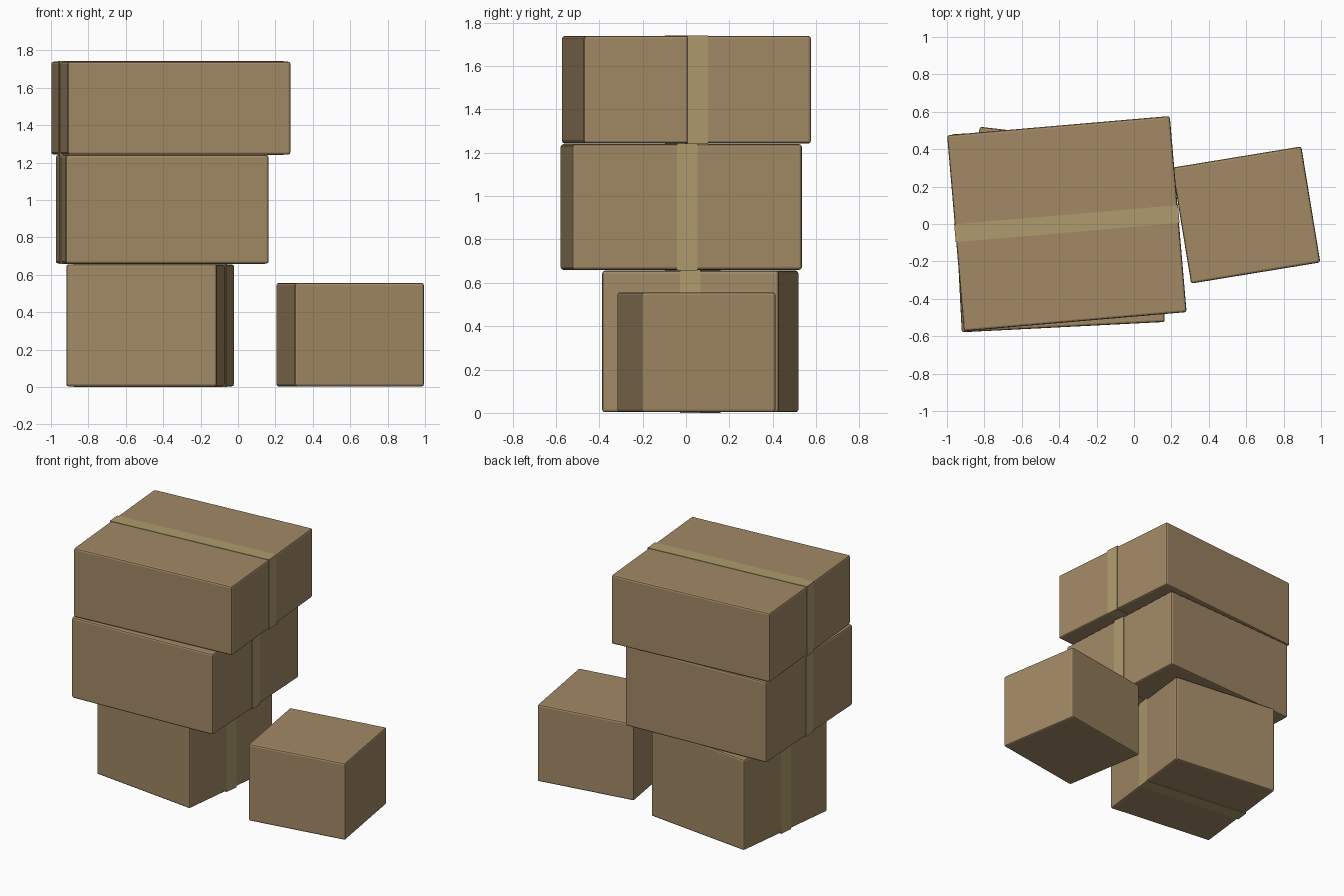
import bpy
from math import radians

if "Cube" in bpy.data.objects:
    bpy.data.objects.remove(bpy.data.objects["Cube"])


def material(name, color):
    m = bpy.data.materials.new(name)
    m.diffuse_color = (*color, 1)
    m.use_nodes = True
    m.node_tree.nodes["Principled BSDF"].inputs["Base Color"].default_value = m.diffuse_color
    return m


CARDBOARD = material("cardboard", (0.36, 0.25, 0.13))
TAPE = material("tape", (0.43, 0.33, 0.155))
TAPE_WIDTH, TAPE_THICK = 0.095, 0.003


def block(name, center, size, angle, mat, bevel=0):
    bpy.ops.mesh.primitive_cube_add(size=1, location=center)
    ob = bpy.context.object
    ob.name = name
    ob.scale = size
    bpy.ops.object.transform_apply(location=False, rotation=False, scale=True)
    ob.rotation_euler.z = radians(angle)
    ob.data.materials.append(mat)
    if bevel:
        mod = ob.modifiers.new("soft_edges", 'BEVEL')
        mod.width = bevel
        mod.segments = 2
    return ob


def carton(name, x, y, z0, z1, width, depth, angle, taped=True):
    center = (x, y, (z0 + z1) / 2)
    block(name, center, (width, depth, z1 - z0), angle, CARDBOARD, 0.012)
    # tape band wrapped around the middle of the carton
    if taped:
        t = 2 * TAPE_THICK
        block(name + "_tape", center,
              (width + t, TAPE_WIDTH, z1 - z0 + t), angle, TAPE)


# Stack of three cartons, each turned slightly
carton("bottom_carton", -0.47, 0.066, 0.003, 0.656, 0.81, 0.82, -6.6)
carton("middle_carton", -0.405, -0.022, 0.66, 1.24, 1.087, 1.06, 2.9)
carton("top_carton", -0.359, 0.002, 1.243, 1.739, 1.195, 1.052, 4.9)

# Loose carton beside the stack
carton("side_carton", 0.6, 0.048, 0.003, 0.556, 0.70, 0.628, 9.3, taped=False)
